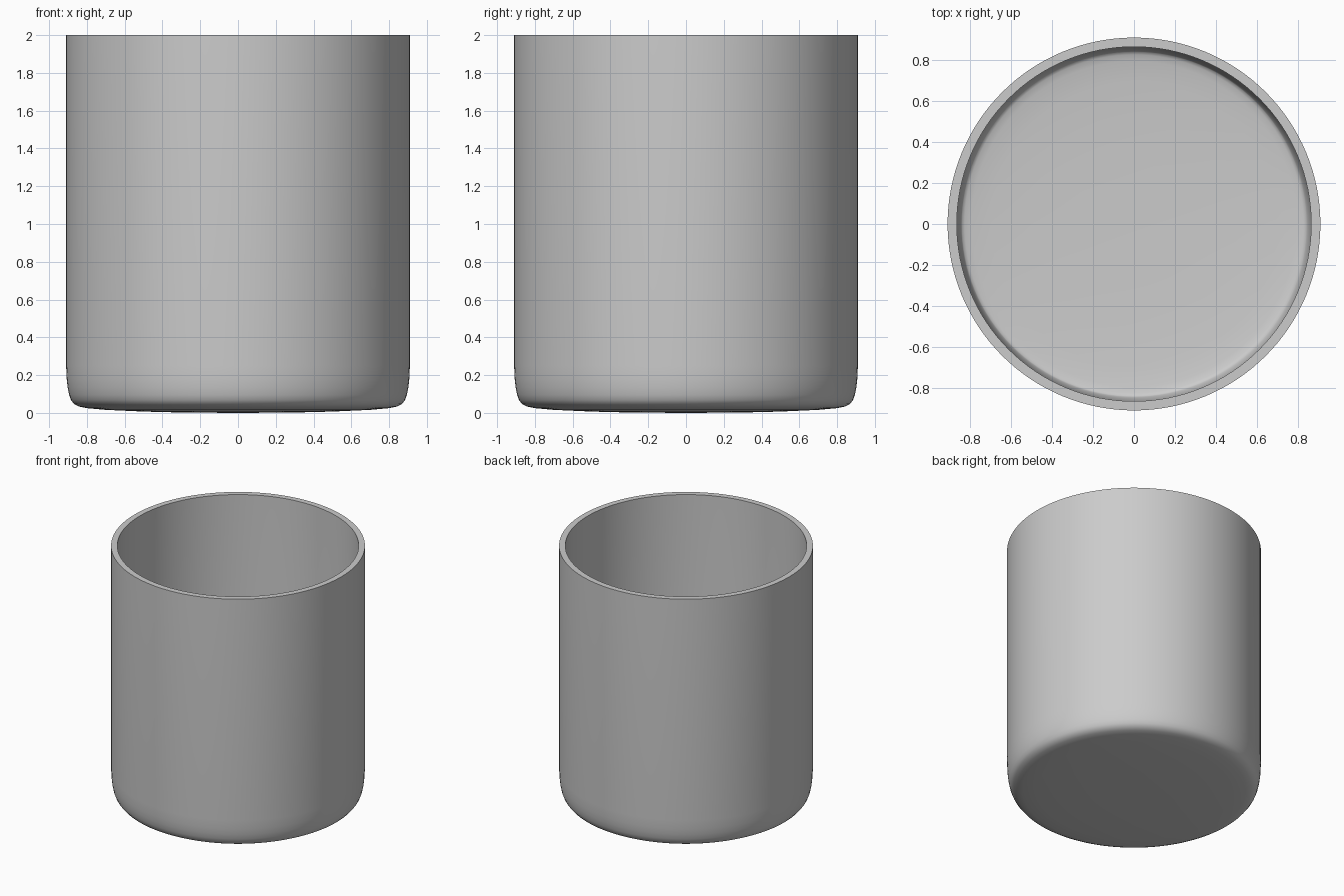
import bpy, bmesh, math
from mathutils import Vector

if "Cube" in bpy.data.objects:
    bpy.data.objects.remove(bpy.data.objects["Cube"])

SEGMENTS = 128
WALL = 0.045

# Outer profile (radius, height), from base centre to rim
outer = [(0, 0), (0.3, 0.002), (0.5, 0.007), (0.7, 0.016), (0.8, 0.025),
         (0.84, 0.033), (0.868, 0.047), (0.884, 0.068), (0.894, 0.095),
         (0.902, 0.135), (0.907, 0.18), (0.91, 0.25), (0.91, 2.0)]

# Inner profile: outer one offset by the wall thickness
inner = []
for i, (r, z) in enumerate(outer):
    a = Vector(outer[max(i - 1, 0)])
    b = Vector(outer[min(i + 1, len(outer) - 1)])
    t = (b - a).normalized()
    inner.append((max(r - t.y * WALL, 0), z + t.x * WALL))
inner[0] = (0, WALL)
inner[-1] = (0.91 - WALL, 2.0)

# Cup body: lathe the closed profile
bm = bmesh.new()
verts = [bm.verts.new((r, 0, z)) for r, z in outer + inner[::-1]]
edges = [bm.edges.new(pair) for pair in zip(verts, verts[1:])]
bmesh.ops.spin(bm, geom=verts + edges, cent=(0, 0, 0), axis=(0, 0, 1),
               angle=math.tau, steps=SEGMENTS, use_merge=False)
bmesh.ops.remove_doubles(bm, verts=bm.verts, dist=0.0005)
bmesh.ops.recalc_face_normals(bm, faces=bm.faces)

mesh = bpy.data.meshes.new("cup_body")
bm.to_mesh(mesh)
bm.free()
cup = bpy.data.objects.new("cup_body", mesh)
bpy.context.collection.objects.link(cup)

# Smooth walls, crisp rim
bpy.context.view_layer.objects.active = cup
cup.select_set(True)
bpy.ops.object.shade_smooth_by_angle(angle=math.radians(40))
